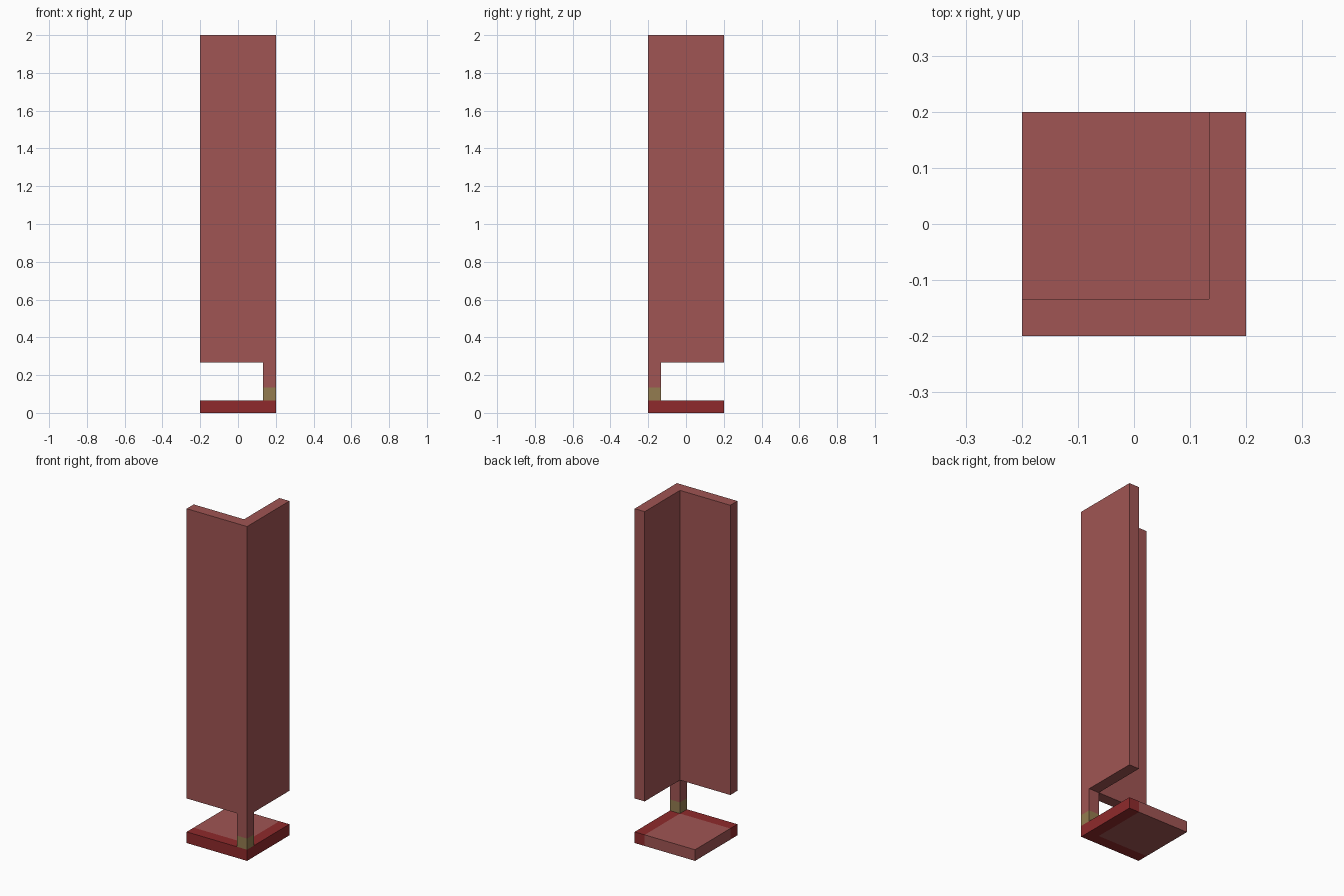
import bpy
import bmesh

cube = bpy.data.objects.get("Cube")
if cube:
    bpy.data.objects.remove(cube, do_unlink=True)

HALF = 0.2          # half width of the square footprint
T = 1 / 15          # thickness of every plate
INNER = HALF - T    # inside faces of the two walls
GAP_TOP = 4 * T     # underside of the walls
HEIGHT = 2.0


def make_material(name, color):
    mat = bpy.data.materials.new(name)
    mat.use_nodes = True
    mat.diffuse_color = color
    mat.node_tree.nodes["Principled BSDF"].inputs["Base Color"].default_value = color
    return mat


dusty_red = make_material("dusty red", (0.352, 0.091, 0.087, 1))
deep_red = make_material("deep red", (0.275, 0.023, 0.025, 1))
olive = make_material("olive", (0.296, 0.202, 0.08, 1))


def prism(name, profile, z0, z1, mats, cuts=(), rule=None):
    """Extrude a flat profile upward, cut it by planes, colour faces by rule."""
    bm = bmesh.new()
    base = bm.faces.new([bm.verts.new((x, y, z0)) for x, y in profile])
    top = bmesh.ops.extrude_face_region(bm, geom=[base], use_keep_orig=True)
    for v in top["geom"]:
        if isinstance(v, bmesh.types.BMVert):
            v.co.z = z1
    for point, normal in cuts:
        bmesh.ops.bisect_plane(bm, geom=bm.verts[:] + bm.edges[:] + bm.faces[:],
                               plane_co=point, plane_no=normal)
    bmesh.ops.recalc_face_normals(bm, faces=bm.faces[:])
    if rule:
        for f in bm.faces:
            f.material_index = int(rule(f.calc_center_median()))
    mesh = bpy.data.meshes.new(name)
    bm.to_mesh(mesh)
    bm.free()
    for mat in mats:
        mesh.materials.append(mat)
    obj = bpy.data.objects.new(name, mesh)
    bpy.context.collection.objects.link(obj)
    return obj


def rect(x0, x1, y0, y1):
    return [(x0, y0), (x1, y0), (x1, y1), (x0, y1)]


# Square base: deep red band under the walls, dusty red elsewhere
prism("base", rect(-HALF, HALF, -HALF, HALF), 0, T, [dusty_red, deep_red],
      cuts=[((INNER, 0, 0), (1, 0, 0)), ((0, -INNER, 0), (0, 1, 0))],
      rule=lambda c: c.x > INNER or c.y < -INNER)

# Corner post with an olive foot
prism("corner_post", rect(INNER, HALF, -HALF, -INNER), T, GAP_TOP,
      [dusty_red, olive], cuts=[((0, 0, 2 * T), (0, 0, 1))],
      rule=lambda c: c.z < 2 * T)

# Tall L-shaped wall
prism("corner_wall",
      [(-HALF, -HALF), (HALF, -HALF), (HALF, HALF),
       (INNER, HALF), (INNER, -INNER), (-HALF, -INNER)],
      GAP_TOP, HEIGHT, [dusty_red])
